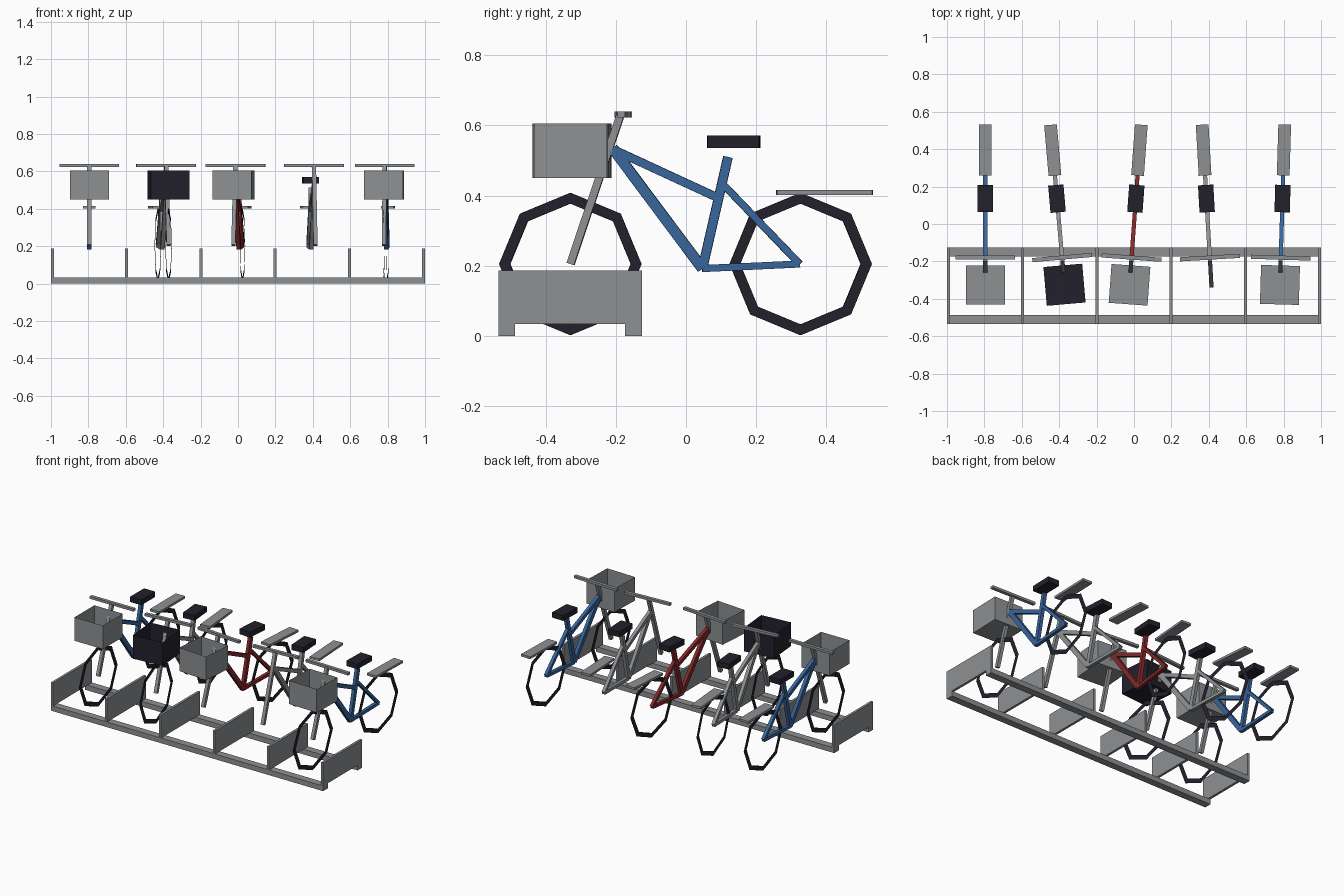
import bpy, bmesh, math
from mathutils import Matrix, Vector

cube = bpy.data.objects.get("Cube")
if cube:
    bpy.data.objects.remove(cube)


def material(name, rgb):
    m = bpy.data.materials.new(name)
    m.use_nodes = True
    color = (*rgb, 1)
    m.diffuse_color = color
    m.node_tree.nodes["Principled BSDF"].inputs["Base Color"].default_value = color
    return m


grey = material("grey metal", (0.27, 0.28, 0.29))
black = material("black rubber", (0.016, 0.015, 0.025))
blue = material("blue paint", (0.04, 0.13, 0.33))
red = material("red paint", (0.24, 0.022, 0.022))


def finish(name, bm, mat, place=Matrix()):
    mesh = bpy.data.meshes.new(name)
    bm.to_mesh(mesh)
    bm.free()
    mesh.materials.append(mat)
    obj = bpy.data.objects.new(name, mesh)
    obj.matrix_world = place
    bpy.context.collection.objects.link(obj)
    return obj


def add_box(bm, low, high):
    low, high = Vector(low), Vector(high)
    mat = Matrix.Translation((low + high) / 2) @ Matrix.Diagonal((*(high - low), 1))
    return bmesh.ops.create_cube(bm, size=1, matrix=mat)["verts"]


def box(name, low, high, mat, place=Matrix()):
    bm = bmesh.new()
    add_box(bm, low, high)
    return finish(name, bm, mat, place)


def tubes(name, bars, mat, place):
    """Square bars in the bike's own plane, each (start yz, end yz, depth)."""
    bm = bmesh.new()
    for start, end, depth in bars:
        a, b = Vector((0, *start)), Vector((0, *end))
        turn = (b - a).to_track_quat('Z', 'X').to_matrix().to_4x4()
        # keep the bar's width along x and its depth within the plane
        axis = (b - a).normalized()
        side = Vector((1, 0, 0))
        turn = Matrix((side, axis.cross(side), axis)).transposed().to_4x4()
        size = Matrix.Diagonal((0.022, depth, (b - a).length, 1))
        bmesh.ops.create_cube(bm, size=1, matrix=Matrix.Translation((a + b) / 2) @ turn @ size)
    return finish(name, bm, mat, place)


def wheel(name, y, place):
    """Flat eight-sided ring."""
    bm = bmesh.new()
    rings = []
    for radius in (0.203, 0.172):
        rings.append([bm.verts.new((0, y + radius * math.sin(i * math.pi / 4),
                                    0.205 + radius * math.cos(i * math.pi / 4)))
                      for i in range(8)])
    outer, inner = rings
    for i in range(8):
        j = (i + 1) % 8
        bm.faces.new((outer[i], outer[j], inner[j], inner[i]))
    return finish(name, bm, black, place)


def basket(name, mat, place):
    """Thin box, open at the top."""
    bm = bmesh.new()
    add_box(bm, (-0.104, -0.43, 0.45), (0.104, -0.222, 0.606))
    top = [f for f in bm.faces if f.normal.z > 0.9]
    bmesh.ops.delete(bm, geom=top, context='FACES_ONLY')
    return finish(name, bm, mat, place)


# Frame bars: down, top, seat, upper rear and lower rear tubes
crank, head, axle = (0.047, 0.192), (-0.21, 0.535), (0.325, 0.205)
FRAME = [(crank, head, 0.03),
         ((-0.205, 0.53), (0.095, 0.392), 0.024),
         (crank, (0.12, 0.51), 0.026),
         ((0.108, 0.43), axle, 0.02),
         (crank, axle, 0.02)]
FORK = [((-0.33, 0.205), (-0.188, 0.628), 0.022)]


def bike(label, x, degrees, paint, basket_mat, wheels):
    place = Matrix.Translation((x, 0, 0)) @ Matrix.Rotation(math.radians(degrees), 4, 'Z')
    tubes(label + " bike frame", FRAME, paint, place)
    tubes(label + " bike fork", FORK, grey, place)
    box(label + " bike handlebar", (-0.16, -0.191, 0.623), (0.16, -0.169, 0.639), grey, place)
    box(label + " bike seat", (-0.041, 0.063, 0.536), (0.041, 0.209, 0.571), black, place)
    box(label + " bike carrier", (-0.034, 0.26, 0.401), (0.034, 0.532, 0.416), grey, place)
    for end, y in (("front", -0.33), ("rear", 0.327)):
        if end in wheels:
            wheel(label + " bike " + end + " wheel", y, place)
    if basket_mat:
        basket(label + " bike basket", basket_mat, place)


# Five parked bikes, some missing wheels or a basket
both = ("front", "rear")
bike("first", -0.795, 0, blue, grey, both)
bike("second", -0.4, 5, grey, black, both)
bike("third", 0.0, -4.2, red, grey, ("rear",))
bike("fourth", 0.395, 3.3, grey, None, ())
bike("fifth", 0.79, -1.7, blue, grey, both)

# Parking stand: two long rails and six dividers
for name, y in (("front rail", -0.511), ("rear rail", -0.15)):
    box(name, (-1, y - 0.024, 0), (1, y + 0.024, 0.034), grey)
for i in range(6):
    x = -0.992 + i * 1.984 / 5
    box("divider " + str(i + 1), (x - 0.008, -0.535, 0.034), (x + 0.008, -0.126, 0.187), grey)
